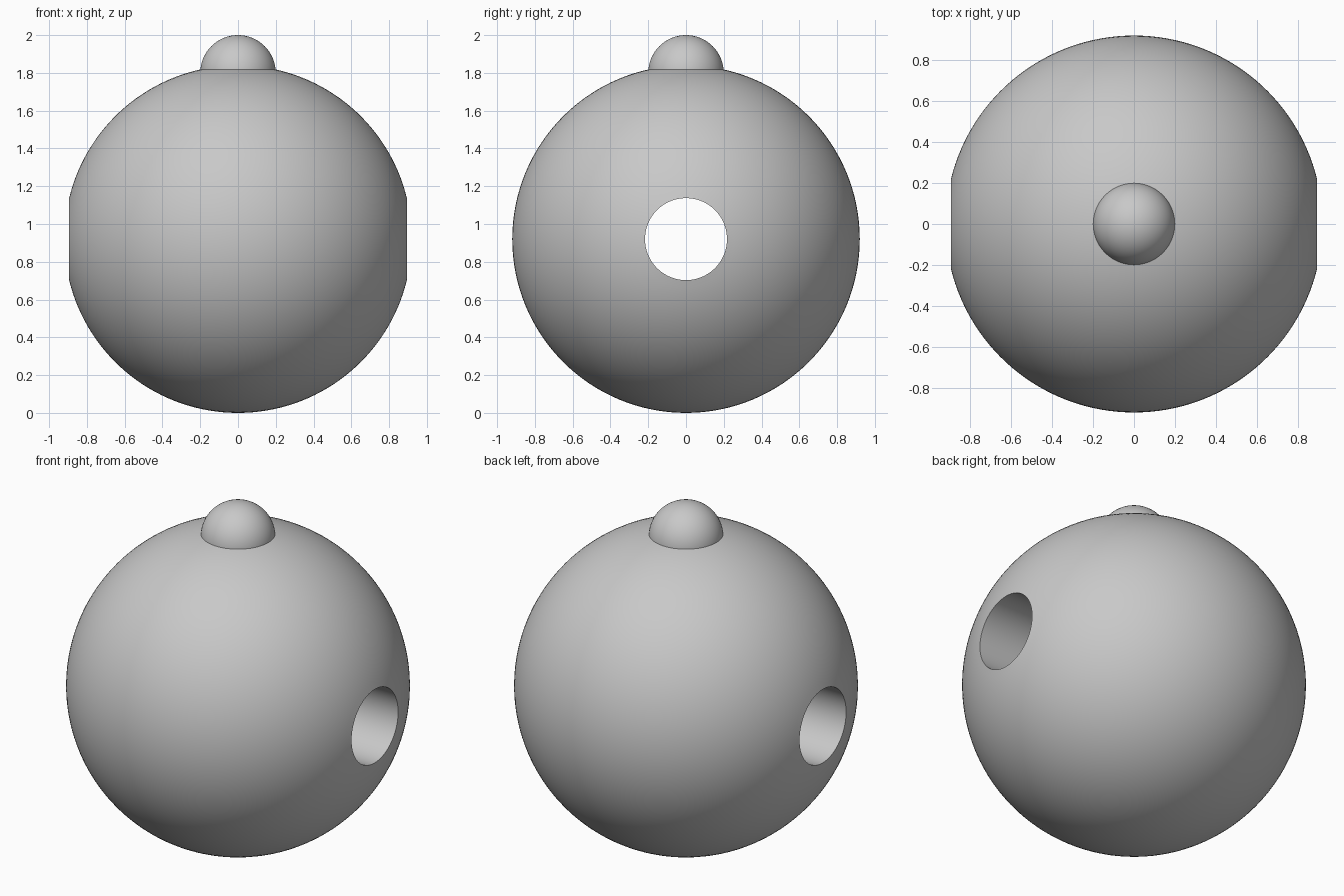
import bpy
import bmesh
from math import asin, cos, sin, pi, radians
from mathutils import Vector

cube = bpy.data.objects.get("Cube")
if cube:
    bpy.data.objects.remove(cube, do_unlink=True)

BODY_R, HOLE_R, KNOB_R = 0.92, 0.217, 0.2
ARC_STEPS, SIDES = 64, 128

grey = bpy.data.materials.new("plain grey")
grey.use_nodes = True
colour = (0.58, 0.58, 0.58, 1)
grey.diffuse_color = colour
grey.node_tree.nodes["Principled BSDF"].inputs["Base Color"].default_value = colour


def finish(obj, name):
    """Name, colour and smooth one part."""
    obj.name = obj.data.name = name
    obj.data.materials.append(grey)
    bpy.ops.object.select_all(action="DESELECT")
    obj.select_set(True)
    bpy.context.view_layer.objects.active = obj
    bpy.ops.object.shade_smooth_by_angle(angle=radians(35))


# Drilled ball: an arc and a straight bore wall, spun round the x axis
start = asin(HOLE_R / BODY_R)
bm = bmesh.new()
ring = []
for i in range(ARC_STEPS + 1):
    a = start + (pi - 2 * start) * i / ARC_STEPS
    ring.append(bm.verts.new((BODY_R * cos(a), 0, BODY_R * sin(a))))
edges = [bm.edges.new((v, ring[(i + 1) % len(ring)])) for i, v in enumerate(ring)]
bmesh.ops.spin(bm, geom=ring + edges, cent=(0, 0, 0), axis=Vector((1, 0, 0)),
               angle=2 * pi, steps=SIDES, use_duplicate=False)
bmesh.ops.remove_doubles(bm, verts=bm.verts, dist=0.0001)
bmesh.ops.recalc_face_normals(bm, faces=bm.faces)
mesh = bpy.data.meshes.new("drilled_ball")
bm.to_mesh(mesh)
bm.free()
ball = bpy.data.objects.new("drilled_ball", mesh)
ball.location.z = BODY_R
bpy.context.collection.objects.link(ball)
finish(ball, "drilled_ball")

# Small round knob sunk into the top
bpy.ops.mesh.primitive_uv_sphere_add(segments=64, ring_count=32, radius=KNOB_R,
                                     location=(0, 0, 2 - KNOB_R))
finish(bpy.context.object, "top_knob")
